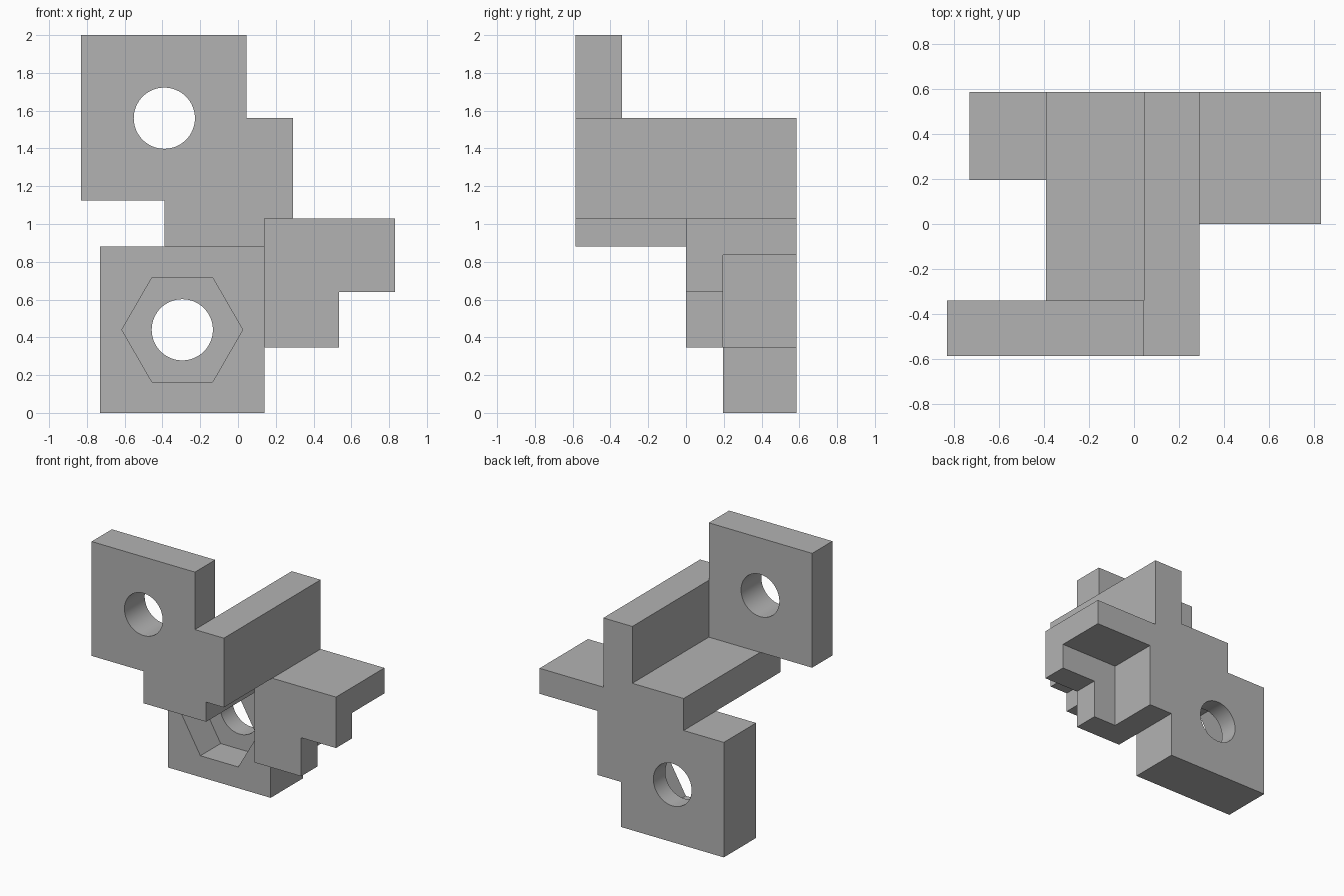
import bpy, bmesh, math

cube = bpy.data.objects.get("Cube")
if cube:
    bpy.data.objects.remove(cube, do_unlink=True)

grey = bpy.data.materials.new("plain grey")
grey.use_nodes = True
colour = (0.45, 0.45, 0.45, 1)
grey.diffuse_color = colour
grey.node_tree.nodes["Principled BSDF"].inputs["Base Color"].default_value = colour


def prism(name, profile, y0, y1):
    """Extrude an x-z profile from y0 to y1."""
    bm = bmesh.new()
    face = bm.faces.new([bm.verts.new((x, y0, z)) for x, z in profile])
    new = bmesh.ops.extrude_face_region(bm, geom=[face])["geom"]
    verts = [v for v in new if isinstance(v, bmesh.types.BMVert)]
    bmesh.ops.translate(bm, verts=verts, vec=(0, y1 - y0, 0))
    bmesh.ops.recalc_face_normals(bm, faces=bm.faces)
    mesh = bpy.data.meshes.new(name)
    bm.to_mesh(mesh)
    bm.free()
    mesh.materials.append(grey)
    obj = bpy.data.objects.new(name, mesh)
    bpy.context.collection.objects.link(obj)
    return obj


def rect(x0, x1, z0, z1):
    return [(x0, z0), (x1, z0), (x1, z1), (x0, z1)]


def polygon(x, z, radius, sides):
    steps = [2 * math.pi * i / sides for i in range(sides)]
    return [(x + radius * math.cos(a), z + radius * math.sin(a)) for a in steps]


def combine(target, tool, operation):
    """Apply a boolean and discard the tool object."""
    tool.hide_render = True
    mod = target.modifiers.new(operation.lower(), "BOOLEAN")
    mod.operation, mod.solver, mod.object = operation, "EXACT", tool
    bpy.context.view_layer.objects.active = target
    bpy.ops.object.modifier_apply(modifier=mod.name)
    bpy.data.objects.remove(tool, do_unlink=True)


FRONT, BACK = -0.585, 0.585

# L-section beam running front to back, with a rebate under its edge
bracket = prism("bracket_body", [(-0.39, 0.88), (0.14, 0.88), (0.14, 1.03), (0.29, 1.03),
                                 (0.29, 1.56), (0.045, 1.56), (0.045, 1.125), (-0.39, 1.125)],
                FRONT, BACK)

# Upper front plate, lower back plate and the stepped side block
parts = [
    prism("upper_plate", rect(-0.83, 0.045, 1.125, 2.0), FRONT, -0.34),
    prism("lower_plate", rect(-0.73, 0.14, 0, 0.88), 0.195, BACK),
    prism("side_block_front", [(0.14, 0.345), (0.535, 0.345), (0.535, 0.64), (0.83, 0.64),
                               (0.83, 1.03), (0.14, 1.03)], 0, 0.195),
    prism("side_block_back", [(0.14, 0.345), (0.34, 0.345), (0.34, 0.835), (0.83, 0.835),
                              (0.83, 1.03), (0.14, 1.03)], 0.195, BACK),
]
for part in parts:
    combine(bracket, part, "UNION")

# Bolt holes and the hexagonal nut pocket
cutters = [
    prism("upper_hole", polygon(-0.39, 1.56, 0.162, 64), -0.7, -0.2),
    prism("lower_hole", polygon(-0.295, 0.44, 0.162, 64), 0.1, 0.7),
    prism("nut_pocket", polygon(-0.295, 0.44, 0.32, 6), 0.1, 0.44),
]
for cutter in cutters:
    combine(bracket, cutter, "DIFFERENCE")

bpy.ops.object.select_all(action="DESELECT")
bracket.select_set(True)
bpy.context.view_layer.objects.active = bracket
bpy.ops.object.shade_smooth_by_angle(angle=math.radians(30))
